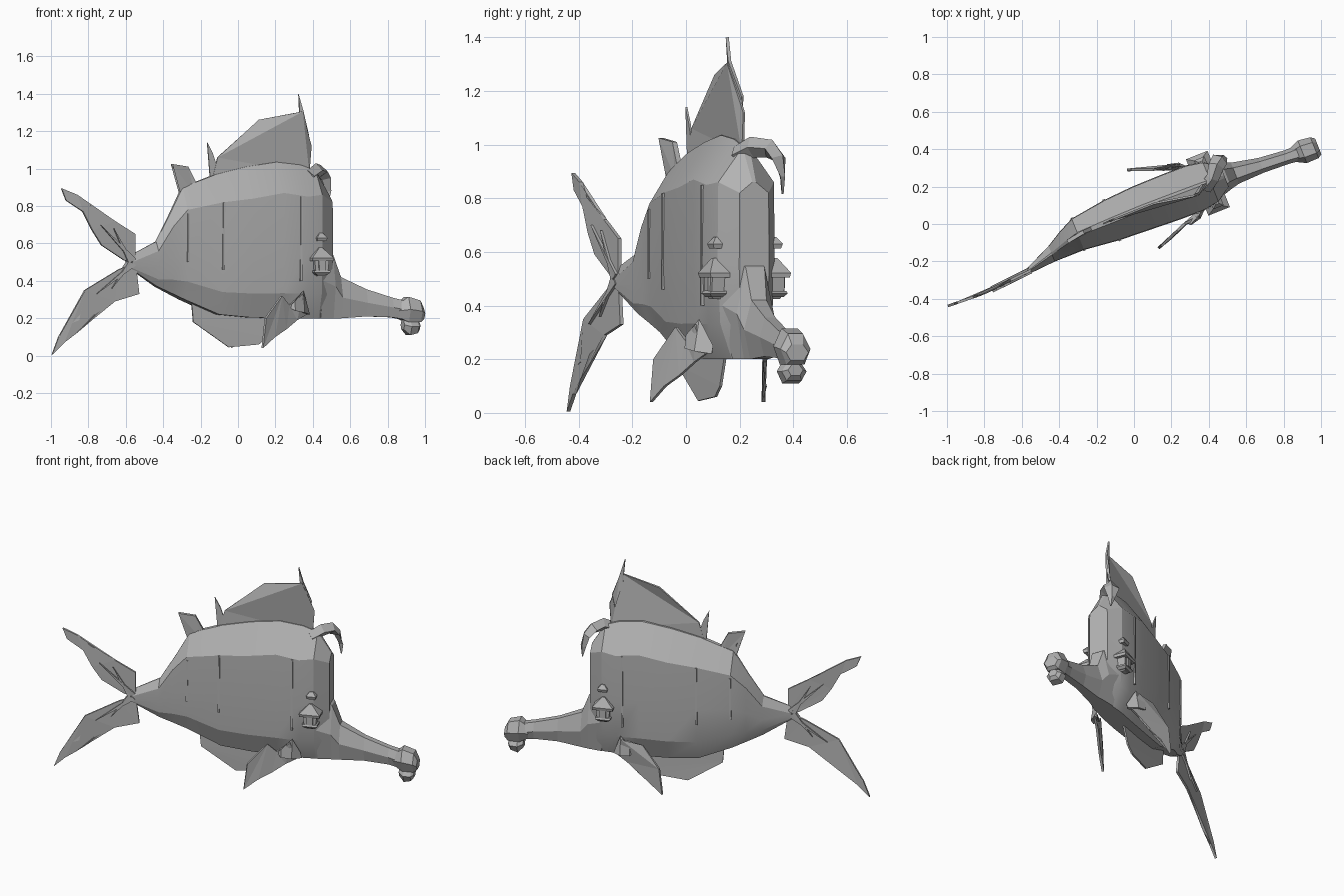
import bpy, bmesh, math
from mathutils import Vector

cube = bpy.data.objects.get("Cube")
if cube:
    bpy.data.objects.remove(cube, do_unlink=True)

grey = bpy.data.materials.new("soft_grey")
COL = (0.45, 0.45, 0.45, 1)
grey.diffuse_color = COL
grey.use_nodes = True
grey.node_tree.nodes["Principled BSDF"].inputs["Base Color"].default_value = COL

# Body centre line seen from above, and the direction across the body
SPINE = [(-1, -.44), (-.8, -.37), (-.57, -.255), (-.52, -.235), (-.42, -.14), (-.3, -.055),
         (0, .07), (.4, .22), (.5, .26), (.75, .335), (1, .42)]
ALONG = Vector((.93, .37, 0)).normalized()
ACROSS = Vector((-ALONG.y, ALONG.x, 0))
HEAD = Vector((.4, .22, 0))


def spine(x):
    for (x0, y0), (x1, y1) in zip(SPINE, SPINE[1:]):
        if x <= x1:
            break
    return y0 + (y1 - y0) * (x - x0) / (x1 - x0)


def on_spine(x, t, z):
    return Vector((x, spine(x), z)) + ACROSS * t


def by_head(a, t, z):
    return HEAD + ALONG * a + ACROSS * t + Vector((0, 0, z))


def finish(name, bm, thick=0, smooth=False):
    bmesh.ops.recalc_face_normals(bm, faces=bm.faces)
    me = bpy.data.meshes.new(name)
    bm.to_mesh(me)
    bm.free()
    me.materials.append(grey)
    ob = bpy.data.objects.new(name, me)
    bpy.context.collection.objects.link(ob)
    if thick:
        mod = ob.modifiers.new("thickness", 'SOLIDIFY')
        mod.thickness, mod.offset = thick, 0
    if smooth:
        bpy.ops.object.select_all(action='DESELECT')
        ob.select_set(True)
        bpy.context.view_layer.objects.active = ob
        bpy.ops.object.shade_smooth_by_angle(angle=math.radians(18))


def loft(name, rings, smooth=False):
    bm = bmesh.new()
    loops = [[bm.verts.new(p) for p in ring] for ring in rings]
    n = len(loops[0])
    for a, b in zip(loops, loops[1:]):
        for i in range(n):
            j = (i + 1) % n
            bm.faces.new((a[i], a[j], b[j], b[i]))
    bm.faces.new(loops[0])
    bm.faces.new(loops[-1][::-1])
    finish(name, bm, smooth=smooth)


def sheet(name, points, thick):
    bm = bmesh.new()
    face = bm.faces.new([bm.verts.new(p) for p in points])
    bmesh.ops.triangulate(bm, faces=[face])
    finish(name, bm, thick)


def flat_fin(name, outline, thick=.01):
    # outline points: x, z and an optional sideways lean
    sheet(name, [on_spine(x, sum(lean), z) for x, z, *lean in outline], thick)


def section(x, bottom, shoulder, top, w):
    h = shoulder - bottom
    half = [(.12 * w, top), (.97 * w, shoulder), (w, bottom + .55 * h),
            (.9 * w, bottom + .2 * h), (.5 * w, bottom)]
    ring = half + [(-t, z) for t, z in reversed(half)]
    return [on_spine(x, t, z) for t, z in ring]


def six(x, bottom, top, w):
    m = (bottom + top) / 2
    return [on_spine(x, t, z) for t, z in ((.5 * w, top), (w, m), (.6 * w, bottom),
                                           (-.6 * w, bottom), (-w, m), (-.5 * w, top))]


# Trunk: x, bottom, shoulder, top, half width
BODY = [(-.57, .46, .5, .54, .015), (-.44, .37, .56, .61, .045), (-.37, .335, .69, .75, .07),
        (-.3, .3, .78, .9, .09), (-.12, .22, .82, .97, .115), (.04, .205, .84, 1.01, .125),
        (.2, .2, .87, 1.035, .13), (.33, .2, .85, 1.02, .13), (.41, .2, .86, .99, .115),
        (.485, .2, .82, .86, .06)]
loft("body", [section(*s) for s in BODY], True)

# Long snout with two lips
loft("snout", [six(*s) for s in ((.42, .2, .6, .1), (.495, .2, .54, .075), (.54, .2, .42, .06),
                                 (.68, .21, .355, .042), (.82, .205, .31, .038), (.9, .19, .29, .045))])
loft("upper_lip", [six(*s) for s in ((.85, .205, .275, .04), (.9, .18, .315, .065),
                                     (.965, .18, .295, .06), (.985, .195, .255, .045))])
loft("lower_lip", [six(*s) for s in ((.88, .14, .19, .03), (.91, .11, .2, .055),
                                     (.95, .12, .19, .05), (.965, .14, .18, .03))])

# Fins on the centre line
flat_fin("dorsal_fin", [(-.14, .94), (-.11, 1.06), (.11, 1.26), (.33, 1.305, -.04), (.39, 1.12), (.38, .97)])
flat_fin("dorsal_front_spike", [(.32, 1.25, -.03), (.31, 1.4, -.035), (.335, 1.31, -.035),
                                (.375, 1.18), (.36, 1.1)], .012)
flat_fin("dorsal_rear_spike", [(-.15, .95), (-.165, 1.14), (-.135, 1.08), (-.1, .97)], .008)
flat_fin("rear_finlet", [(-.31, .86), (-.31, .94), (-.355, 1.025), (-.27, 1.01), (-.22, .91), (-.24, .87)], .02)
flat_fin("belly_fin", [(-.25, .3), (-.24, .18), (-.05, .045), (.11, .06), (.16, .1), (.21, .22)])
flat_fin("upper_tail_lobe", [(-.55, .5), (-.55, .65), (-.66, .72), (-.79, .8), (-.86, .86), (-.945, .895),
                             (-.92, .83), (-.83, .77), (-.78, .67), (-.73, .59), (-.61, .51)], .014)
flat_fin("lower_tail_lobe", [(-.55, .5), (-.53, .33), (-.66, .29), (-.77, .22), (-.86, .13), (-.93, .07),
                             (-.995, .005), (-.96, .1), (-.9, .17), (-.85, .19), (-.82, .35),
                             (-.64, .46)], .014)

# Raised rays on the tail lobes
for i, (x0, z0, x1, z1) in enumerate(((-.56, .51, -.74, .7), (-.58, .5, -.67, .68),
                                      (-.56, .49, -.76, .33), (-.58, .5, -.68, .36))):
    dx, dz = x1 - x0, z1 - z0
    k = .012 / math.hypot(dx, dz)
    flat_fin(f"tail_ray_{i + 1}", [(x0 + dz * k, z0 - dx * k), (x1, z1),
                                   (x0 - dz * k, z0 + dx * k)], .035)

# Curled forelock: centre, half width, half thickness
PATH = [((.38, .19, .96), .035, .035), ((.42, .245, .99), .035, .04), ((.44, .31, .985), .042, .035),
        ((.46, .345, .95), .045, .022), ((.475, .36, .88), .025, .01), ((.48, .36, .815), .004, .004)]
rings = []
for i, (p, w, h) in enumerate(PATH):
    d = Vector(PATH[min(i + 1, 5)][0]) - Vector(PATH[max(i - 1, 0)][0])
    side = Vector((d.y, -d.x, 0)).normalized() if i < 4 else Vector((.9, -.3, 0)).normalized()
    up = side.cross(d).normalized()
    c = Vector(p)
    rings.append([c + side * w, c + up * h, c - side * w, c - up * h])
loft("forelock", rings)

# Paired parts: side fins, eyes, lids, brows and flank ridges
for label, m in (("left", 1), ("right", -1)):
    fin = [(-.09, .12, .22), (-.12, .15, .33), (-.2, .155, .27), (-.25, .175, .32), (-.36, .22, .2),
           (-.38, .225, .04), (-.3, .2, .1), (-.225, .17, .14), (-.15, .14, .19)]
    sheet(label + "_side_fin", [by_head(a, m * t, z) for a, t, z in fin], .014)
    # folded leaf where the fin meets the body
    leaf = [[(-.06, .11, .22), (-.07, .1, .25), (-.08, .1, .22)],
            [(-.11, .16, .23), (-.11, .14, .35), (-.15, .13, .24)],
            [(-.17, .175, .24), (-.17, .17, .29), (-.2, .15, .26)]]
    loft(label + "_side_fin_root", [[by_head(a, m * t, z) for a, t, z in ring] for ring in leaf])

    def block(name, a, t, stack):
        # stacked square rings: height, half length, half depth
        loft(f"{label}_{name}", [[by_head(a + i * r, m * (t + j * d), z)
                                  for i, j in ((1, 1), (-1, 1), (-1, -1), (1, -1))]
                                 for z, r, d in stack])

    block("eye", -.005, .115, [(.425, .02, .02), (.45, .035, .03), (.515, .042, .03), (.53, .035, .03)])
    block("pupil", -.005, .142, [(.455, .018, .012), (.505, .02, .012)])
    block("eyelid", -.005, .118, [(.505, .06, .04), (.522, .062, .044), (.578, .008, .01)])
    block("lower_lid", -.005, .12, [(.432, .03, .025), (.445, .045, .035), (.455, .045, .03)])
    block("brow", .0, .112, [(.612, .025, .022), (.63, .03, .028), (.655, .01, .01)])

    # thin ridges down the flanks
    for k, (x, z0, z1, t) in enumerate(((.29, .4, .85, .126), (-.12, .46, .82, .112),
                                        (-.3, .5, .76, .087))):
        quad = [(x - .005, z0), (x + .005, z0), (x + .008, z1), (x - .002, z1)]
        sheet(f"{label}_flank_ridge_{k + 1}", [on_spine(a, m * t, z) for a, z in quad], .015)
